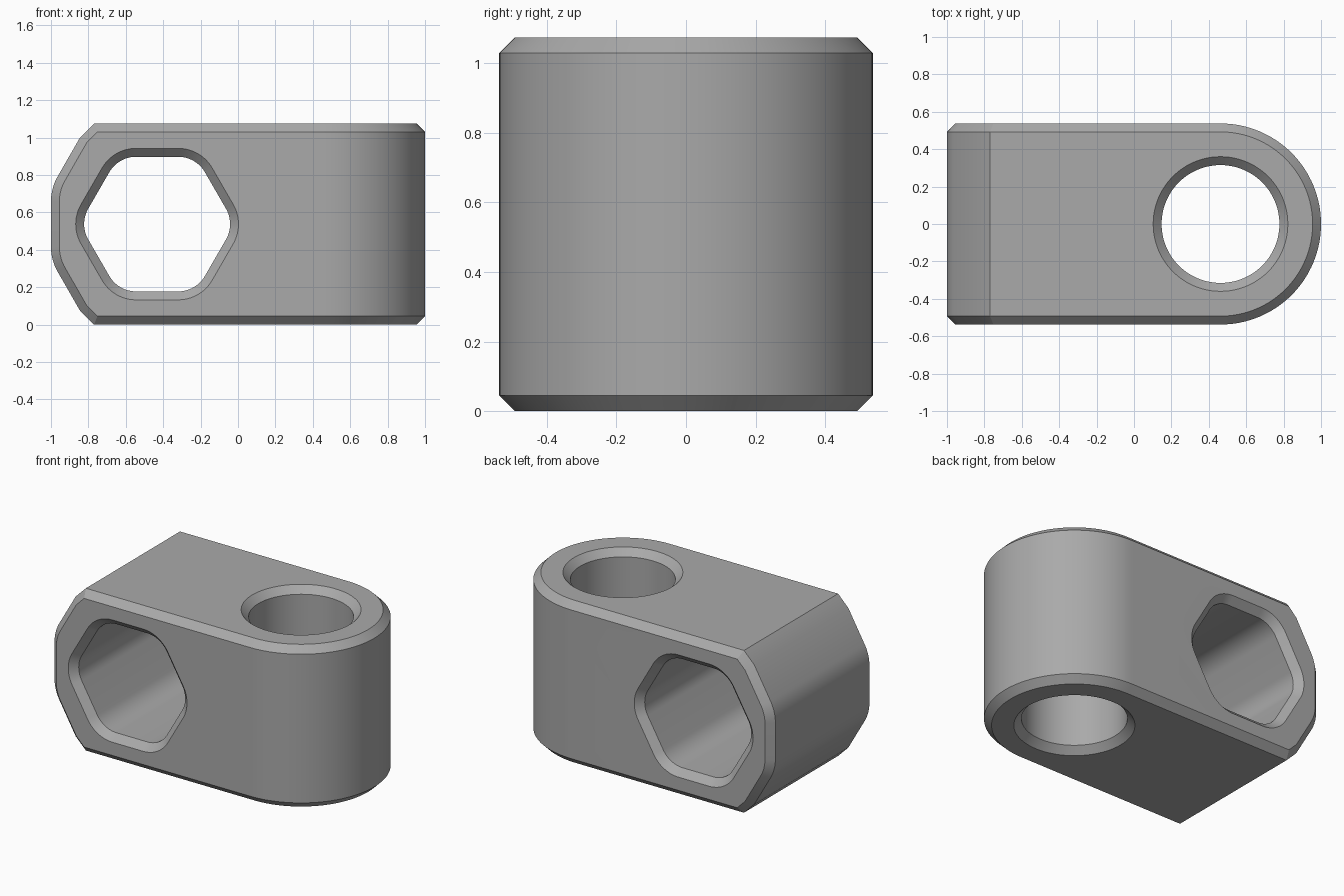
import bpy, bmesh, math
from mathutils import Vector

if "Cube" in bpy.data.objects:
    bpy.data.objects.remove(bpy.data.objects["Cube"])

H = 0.5375      # half height and half depth
C = 0.045       # chamfer size
X = 0.05        # overshoot of cutters


def arc(cx, cy, r, a0, a1, n):
    return [(cx + r * math.cos(math.radians(a0 + (a1 - a0) * i / n)),
             cy + r * math.sin(math.radians(a0 + (a1 - a0) * i / n))) for i in range(n + 1)]


def offset(pts, d):
    """Grow a counter-clockwise profile by d with mitred corners."""
    out = []
    for i, p in enumerate(pts):
        p, a, b = Vector(p), Vector(pts[i - 1]), Vector(pts[(i + 1) % len(pts)])
        e, f = (p - a).normalized(), (b - p).normalized()
        n, m = Vector((e.y, -e.x)), Vector((f.y, -f.x))
        out.append(p + (n + m) * (d / (1 + n.dot(m))))
    return out


def loft(name, pts, sections, place):
    """Stack offset copies of a profile, (offset, height) each, and close the ends."""
    bm = bmesh.new()
    rings = [[bm.verts.new(place(q[0], q[1], h)) for q in offset(pts, d)] for d, h in sections]
    for r, s in zip(rings, rings[1:]):
        for i in range(len(r)):
            j = (i + 1) % len(r)
            bm.faces.new((r[i], r[j], s[j], s[i]))
    bm.faces.new(rings[0])
    bm.faces.new(rings[-1])
    bmesh.ops.recalc_face_normals(bm, faces=bm.faces[:])
    me = bpy.data.meshes.new(name)
    bm.to_mesh(me)
    bm.free()
    ob = bpy.data.objects.new(name, me)
    bpy.context.collection.objects.link(ob)
    return ob


def upright(x, y, h):       # profile in plan, stacked along z
    return (x, y, H + h)


def across(x, z, h):        # profile in elevation, stacked along y
    return (x, h, H + z)


solid = [(-C, -H), (0, -H + C), (0, H - C), (-C, H)]
bore = [(C + X, -H - X), (0, -H + C), (0, H - C), (C + X, H + X)]

# Block with one rounded end
plan = [(-1.3, H), (-1.3, -H)] + arc(0.4625, 0, H, -90, 90, 64)
body = loft("clamp_block", plan, solid, upright)

# Angled nose of the other end
upper = [(-0.545, 0.7625), (-0.845, 0.4625)] + arc(-0.73, 0.1204, 0.27, 150, 180, 10)
lower = [(x, -z) for x, z in reversed(upper)]
nose = loft("nose_cutter", [(1.3, -0.7625), (1.3, 0.7625)] + upper + lower, solid, across)

# Round vertical hole
round_hole = loft("round_hole_cutter", arc(0.4625, 0, 0.315, 0, 360, 96)[:-1], bore, upright)

# Rounded hexagonal cross hole
r = 0.165
k = (0.36 - r) / math.cos(math.radians(30))
hexagon = []
for a in range(0, 360, 60):
    t = math.radians(a)
    hexagon += arc(-0.4325 + k * math.cos(t), k * math.sin(t), r, a - 30, a + 30, 12)
hex_hole = loft("hex_hole_cutter", hexagon, bore, across)

bpy.context.view_layer.objects.active = body
for cutter, op in ((nose, 'INTERSECT'), (round_hole, 'DIFFERENCE'), (hex_hole, 'DIFFERENCE')):
    mod = body.modifiers.new(cutter.name, 'BOOLEAN')
    mod.operation, mod.solver, mod.object = op, 'EXACT', cutter
    bpy.ops.object.modifier_apply(modifier=mod.name)
    bpy.data.objects.remove(cutter)

# Plain grey colour and smooth shading with crisp edges
grey = bpy.data.materials.new("plain grey")
grey.diffuse_color = (0.4, 0.4, 0.4, 1)
grey.use_nodes = True
grey.node_tree.nodes["Principled BSDF"].inputs["Base Color"].default_value = grey.diffuse_color
body.data.materials.clear()
body.data.materials.append(grey)
body.select_set(True)
bpy.ops.object.shade_smooth_by_angle(angle=math.radians(30))
